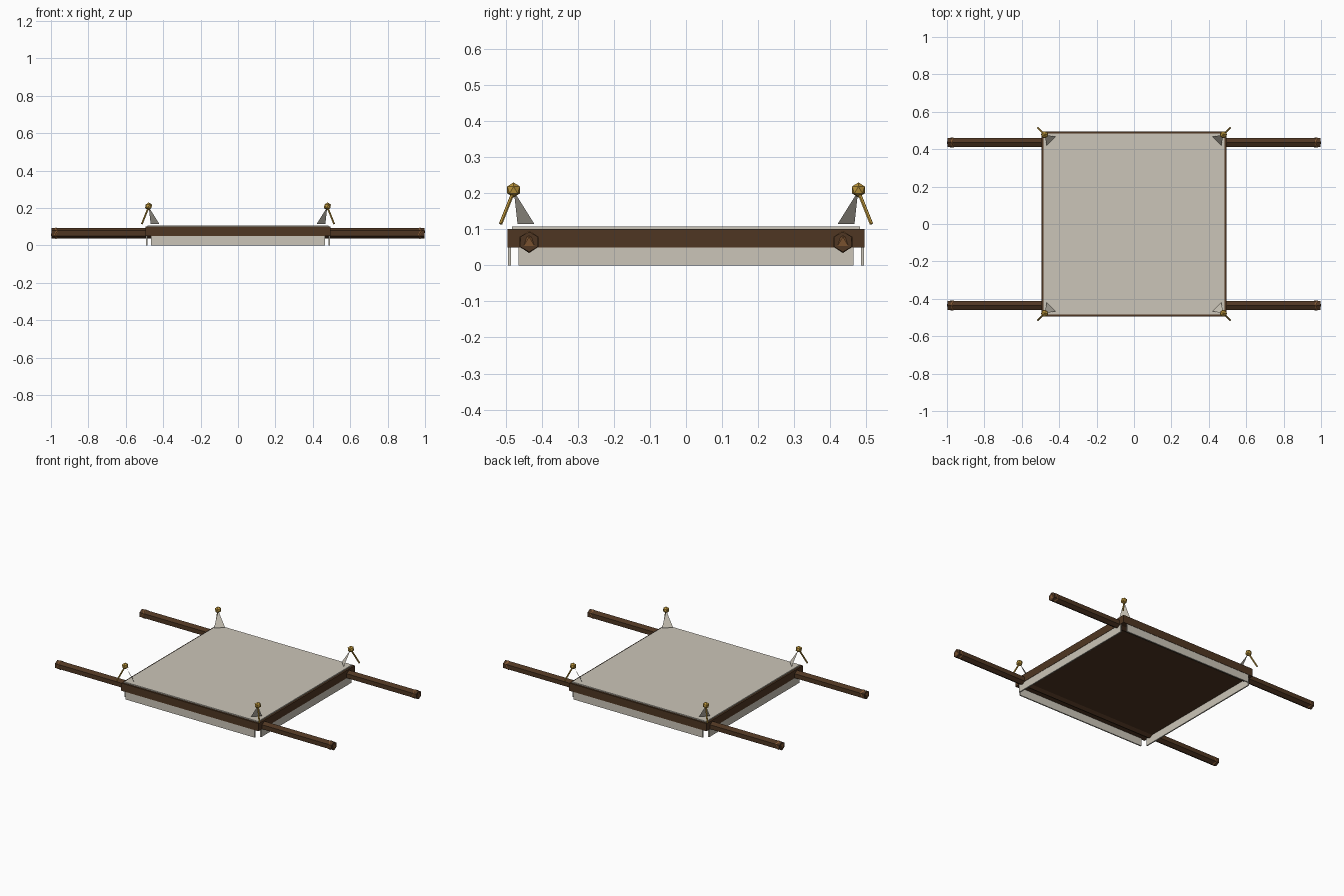
import bpy, bmesh, math
from mathutils import Vector

cube = bpy.data.objects.get("Cube")
if cube:
    bpy.data.objects.remove(cube, do_unlink=True)


def material(name, rgb):
    m = bpy.data.materials.new(name)
    m.use_nodes = True
    m.diffuse_color = (*rgb, 1)
    m.node_tree.nodes["Principled BSDF"].inputs["Base Color"].default_value = (*rgb, 1)
    return m


CLOTH = material("pale cloth", (0.60, 0.56, 0.48))
WOOD = material("dark wood", (0.078, 0.037, 0.016))
COPPER = material("copper", (0.23, 0.10, 0.035))
GOLD = material("gold", (0.50, 0.30, 0.045))


def finish(name, bm, mat):
    mesh = bpy.data.meshes.new(name)
    bm.to_mesh(mesh)
    bm.free()
    mesh.materials.append(mat)
    obj = bpy.data.objects.new(name, mesh)
    bpy.context.collection.objects.link(obj)
    return obj


def box(name, mat, centre, size):
    bm = bmesh.new()
    bmesh.ops.create_cube(bm, size=1)
    bmesh.ops.scale(bm, vec=size, verts=bm.verts)
    bmesh.ops.translate(bm, vec=centre, verts=bm.verts)
    return finish(name, bm, mat)


def rod(name, mat, start, end, radius, sides):
    """Prism between two points, with one corner turned upward."""
    start, end = Vector(start), Vector(end)
    d = (end - start).normalized()
    up = Vector((0, 0, 1))
    up = (up - d * up.dot(d)).normalized()
    side = d.cross(up)
    bm = bmesh.new()
    ring = []
    for i in range(sides):
        a = math.tau * i / sides
        ring.append(bm.verts.new(start + (up * math.cos(a) + side * math.sin(a)) * radius))
    face = bm.faces.new(ring)
    out = bmesh.ops.extrude_face_region(bm, geom=[face])
    moved = [v for v in out["geom"] if isinstance(v, bmesh.types.BMVert)]
    bmesh.ops.translate(bm, vec=end - start, verts=moved)
    if face.is_valid is False or len(bm.faces) < sides + 2:
        bm.faces.new(ring)
    bmesh.ops.recalc_face_normals(bm, faces=bm.faces)
    return finish(name, bm, mat)


def knob(name, mat, centre, radius):
    bm = bmesh.new()
    bmesh.ops.create_icosphere(bm, subdivisions=1, radius=radius)
    bmesh.ops.translate(bm, vec=centre, verts=bm.verts)
    return finish(name, bm, mat)


# Platform and the cloth laid on it
box("platform", WOOD, (0, 0, 0.075), (0.99, 0.99, 0.05))
box("top_cloth", CLOTH, (0, 0, 0.1025), (0.966, 0.966, 0.009))

# Hanging cloth on the four sides
for s, fb, lr in ((-1, "front", "right"), (1, "back", "left")):
    box(fb + "_valance", CLOTH, (0, s * 0.489, 0.025), (0.93, 0.008, 0.05))
    box(lr + "_valance", CLOTH, (s * 0.489, 0, 0.025), (0.008, 0.93, 0.05))

# Carrying poles with knobs showing around their ends
for sy, fb in ((-1, "front"), (1, "back")):
    y = sy * 0.435
    rod(fb + "_pole", WOOD, (-0.996, y, 0.065), (0.996, y, 0.065), 0.028, 6)
    for sx, lr in ((-1, "right"), (1, "left")):
        knob(f"{fb}_{lr}_pole_knob", COPPER, (sx * 0.973, y, 0.065), 0.031)

# Corner ornaments: finial, slanted stay and cloth flap
for sy, fb in ((-1, "front"), (1, "back")):
    for sx, lr in ((-1, "right"), (1, "left")):
        tag = f"{fb}_{lr}_"
        knob(tag + "finial", GOLD, (sx * 0.478, sy * 0.478, 0.209), 0.021)
        rod(tag + "stay", GOLD, (sx * 0.514, sy * 0.514, 0.115),
            (sx * 0.478, sy * 0.478, 0.205), 0.005, 6)
        bm = bmesh.new()
        corners = ((0.477, 0.477, 0.205), (0.42, 0.467, 0.114), (0.467, 0.42, 0.114))
        face = bm.faces.new([bm.verts.new((sx * x, sy * y, z)) for x, y, z in corners])
        face.normal_update()
        if face.normal.z < 0:
            face.normal_flip()
        finish(tag + "flap", bm, CLOTH)
